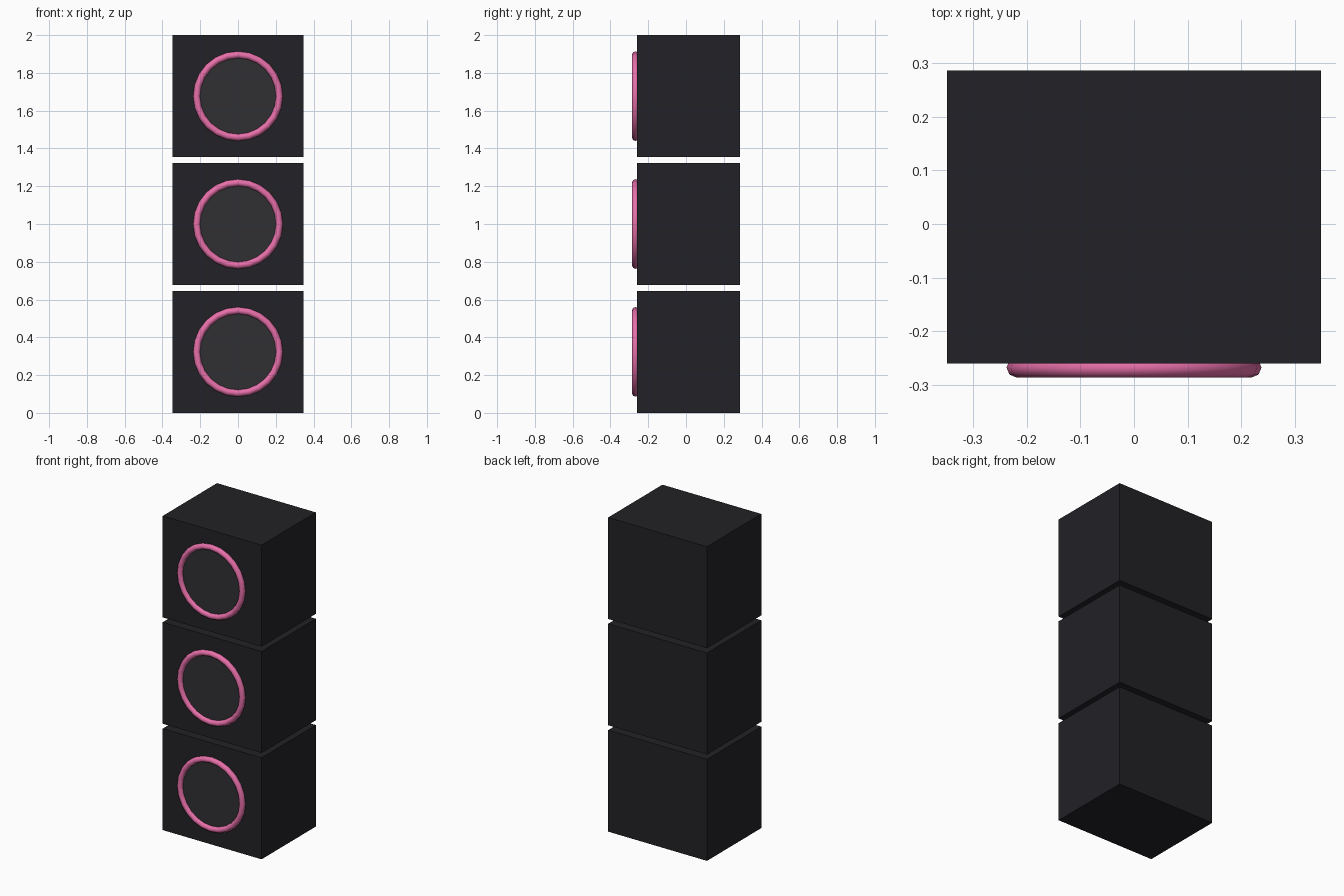
import bpy, math

if "Cube" in bpy.data.objects:
    bpy.data.objects.remove(bpy.data.objects["Cube"])

def material(name, color):
    m = bpy.data.materials.new(name)
    m.diffuse_color = (*color, 1)
    m.use_nodes = True
    m.node_tree.nodes["Principled BSDF"].inputs["Base Color"].default_value = m.diffuse_color
    return m

BODY = material("charcoal", (0.016, 0.016, 0.020))
CONE = material("dark_grey", (0.030, 0.030, 0.034))
PINK = material("pink", (0.80, 0.16, 0.40))

W, H, PITCH = 0.696, 0.646, 0.677
FRONT, BACK = -0.26, 0.286

def finish(name, mat, smooth=False):
    ob = bpy.context.object
    ob.name = name
    ob.data.materials.append(mat)
    if smooth:
        bpy.ops.object.shade_smooth_by_angle(angle=math.radians(50))
    return ob

for i in range(3):
    z = i * PITCH + H / 2
    # cabinet box
    bpy.ops.mesh.primitive_cube_add(size=1, location=(0, (FRONT + BACK) / 2, z))
    box = finish(f"cabinet_{i + 1}", BODY)
    box.scale = (W, BACK - FRONT, H)
    # round speaker face
    bpy.ops.mesh.primitive_cylinder_add(vertices=24, radius=0.215, depth=0.02,
                                        location=(0, FRONT + 0.002, z),
                                        rotation=(math.pi / 2, 0, 0))
    finish(f"speaker_face_{i + 1}", CONE, True)
    # coloured rim ring
    bpy.ops.mesh.primitive_torus_add(major_radius=0.219, minor_radius=0.0185,
                                     major_segments=24, minor_segments=8,
                                     location=(0, FRONT - 0.0075, z),
                                     rotation=(math.pi / 2, 0, 0))
    finish(f"rim_ring_{i + 1}", PINK, True)
